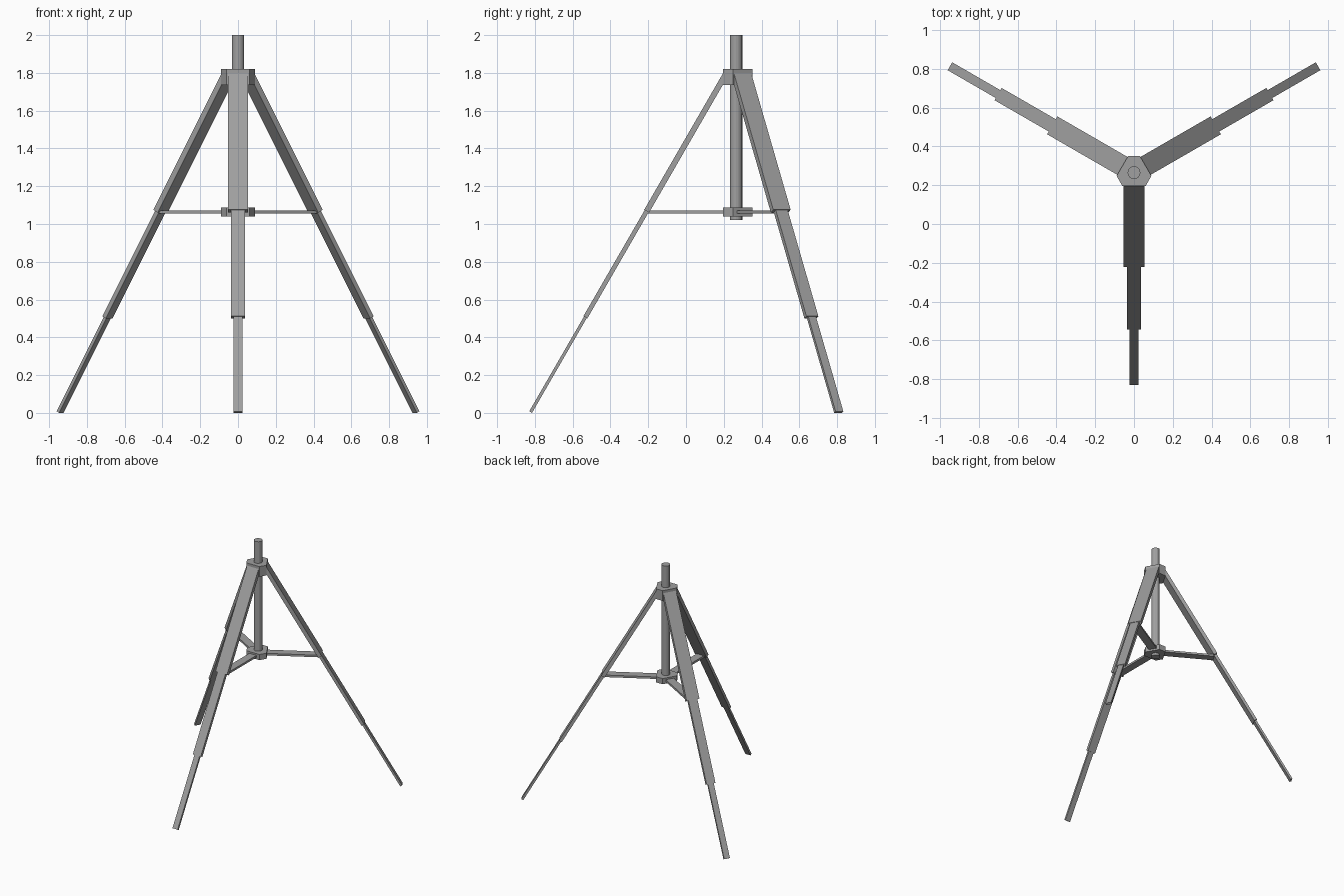
import bpy, bmesh, math
from mathutils import Matrix, Vector

cube = bpy.data.objects.get("Cube")
if cube:
    bpy.data.objects.remove(cube)

CENTRE = Vector((0, 0.265, 0))
ANGLES = {"front": -90, "left": 30, "right": 150}
TILT = math.radians(30)
FOOT_R = 1.0876

grey = bpy.data.materials.new("grey metal")
grey.use_nodes = True
colour = (0.35, 0.35, 0.35, 1)
grey.diffuse_color = colour
grey.node_tree.nodes["Principled BSDF"].inputs["Base Color"].default_value = colour


def finish(name, bm):
    bmesh.ops.recalc_face_normals(bm, faces=bm.faces)
    mesh = bpy.data.meshes.new(name)
    bm.to_mesh(mesh)
    bm.free()
    mesh.materials.append(grey)
    obj = bpy.data.objects.new(name, mesh)
    bpy.context.collection.objects.link(obj)
    return obj


def box(name, size, matrix):
    bm = bmesh.new()
    bmesh.ops.create_cube(bm, size=1, matrix=matrix @ Matrix.Diagonal((*size, 1)))
    return finish(name, bm)


def hub(name, bottom, top):
    """Triangular block with clipped corners, one long flat per leg."""
    bm = bmesh.new()
    ring = []
    for angle in ANGLES.values():
        turn = Matrix.Rotation(math.radians(angle), 3, "Z")
        for side in (-0.06, 0.06):
            ring.append(bm.verts.new(CENTRE + turn @ Vector((0.069, side, bottom))))
    face = bm.faces.new(ring)
    new = bmesh.ops.extrude_face_region(bm, geom=[face])["geom"]
    verts = [v for v in new if isinstance(v, bmesh.types.BMVert)]
    bmesh.ops.translate(bm, verts=verts, vec=(0, 0, top - bottom))
    return finish(name, bm)


# Centre column and its two hubs
bm = bmesh.new()
bmesh.ops.create_cone(bm, cap_ends=True, segments=16, radius1=0.033, radius2=0.033,
                      depth=0.98, matrix=Matrix.Translation(CENTRE + Vector((0, 0, 1.51))))
finish("centre_column", bm)
hub("top_hub", 1.735, 1.82)
hub("lower_hub", 1.04, 1.087)

# Telescopic leg sections: name, top z, bottom z, width, thickness
SECTIONS = [
    ("upper", 1.80, 1.068, 0.106, 0.030),
    ("middle", 1.12, 0.506, 0.073, 0.024),
    ("lower", 0.56, 0.004, 0.047, 0.017),
]


def leg_radius(z):
    return FOOT_R - (z - 0.004) * math.tan(TILT)


for side, angle in ANGLES.items():
    base = Matrix.Translation(CENTRE) @ Matrix.Rotation(math.radians(angle), 4, "Z")
    for part, top, bottom, width, thick in SECTIONS:
        z = (top + bottom) / 2
        place = Matrix.Translation((leg_radius(z), 0, z)) @ Matrix.Rotation(-TILT, 4, "Y")
        length = (top - bottom) / math.cos(TILT)
        box(f"{side}_leg_{part}", (thick, width, length), base @ place)
    # Flat brace from the lower hub to the leg
    reach = leg_radius(1.064)
    box(f"{side}_brace", (reach - 0.05, 0.066, 0.017),
        base @ Matrix.Translation(((reach + 0.05) / 2, 0, 1.064)))
